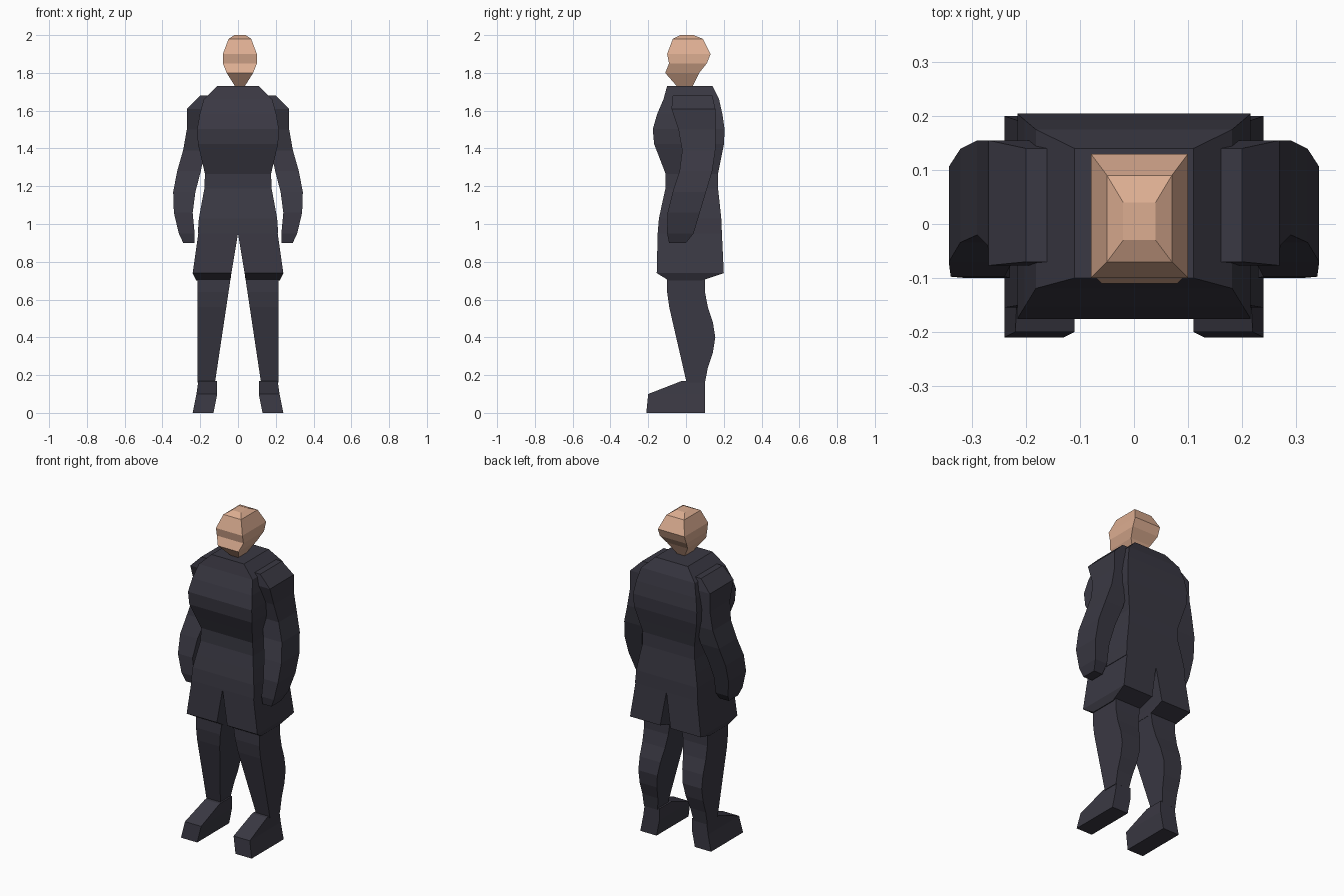
import bpy
import bmesh
from math import cos, pi

cube = bpy.data.objects.get("Cube")
if cube:
    bpy.data.objects.remove(cube, do_unlink=True)


def material(name, red, green, blue):
    mat = bpy.data.materials.new(name)
    mat.use_nodes = True
    color = (red, green, blue, 1)
    mat.diffuse_color = color
    mat.node_tree.nodes["Principled BSDF"].inputs["Base Color"].default_value = color
    return mat


def swell(height, centre, reach):
    """Soft bulge: full at the centre height, nothing beyond the reach."""
    offset = min(abs(height - centre) / reach, 1)
    return cos(offset * pi / 2) ** 2


def heights(top, bottom, steps):
    return [top + (bottom - top) * step / steps for step in range(steps + 1)]


def loft(name, sections, mat, side=1):
    """Join box sections (height, inner, outer, front, back) into a closed solid."""
    bm = bmesh.new()
    previous = None
    for height, inner, outer, front, back in sections:
        corners = ((inner, front), (outer, front), (outer, back), (inner, back))
        ring = [bm.verts.new((side * x, y, height)) for x, y in corners]
        if previous:
            for i in range(len(ring)):
                bm.faces.new((previous[i - 1], previous[i], ring[i], ring[i - 1]))
        else:
            bm.faces.new(ring)
        previous = ring
    bm.faces.new(previous)
    bmesh.ops.recalc_face_normals(bm, faces=bm.faces)
    mesh = bpy.data.meshes.new(name)
    bm.to_mesh(mesh)
    bm.free()
    mesh.materials.append(mat)
    obj = bpy.data.objects.new(name, mesh)
    bpy.context.collection.objects.link(obj)


def torso_section(height):
    chest = swell(height, 1.48, .27)
    hips = swell(height, .95, .33)
    half = .17 + .047 * chest + .043 * hips
    front = -.1 - .077 * chest - .05 * hips
    back = .165 + .04 * chest + .025 * hips
    return height, -half, half, front, back


def arm_section(height):
    inner = .17 + .07 * swell(height, 1.05, .4)
    outer = .27 + .075 * swell(height, 1.13, .4)
    front = -.1 + .08 * swell(height, 1.38, .36)
    back = min(.155, .3 * height - .245)
    return height, inner, outer, front, back


def leg_section(height):
    inner = .146 - .15 * height
    front = max(-.1, .04 - .23 * height)
    back = .1 + .055 * swell(height, .4, .25)
    return height, inner, .215, front, back


cloth = material("dark cloth", .042, .04, .056)
skin = material("skin", .72, .42, .285)

# Head tapering into the neck, set slightly off centre
head_profile = [
    (2, .03, -.03, .04),
    (1.98, .06, -.07, .09),
    (1.9, .09, -.1, .13),
    (1.85, .09, -.09, .11),
    (1.8, .07, -.11, .07),
    (1.72, .02, -.04, .03),
]
loft("head", [(height, .01 - half, .01 + half, front, back)
              for height, half, front, back in head_profile], skin)

# Coat body with its sloping collar
collar = (1.73, -.11, .11, -.1, .14)
loft("torso", [collar] + [torso_section(h) for h in heights(1.66, .95, 9)], cloth)

# Paired limbs
shoulder = (1.68, .16, .2, -.07, .14)
fingertips = (.9, .23, .29, -.09, 0)
arm = [shoulder] + [arm_section(h) for h in heights(1.61, .95, 6)] + [fingertips]

coat_skirt = [
    (.95, 0, .21, -.15, .19),
    (.74, .035, .24, -.155, .2),
    (.7, .04, .22, -.09, .08),
]
leg = [leg_section(h) for h in heights(.72, .16, 7)]
foot = [
    (.17, .11, .21, -.02, .1),
    (.1, .11, .22, -.2, .1),
    (0, .13, .24, -.21, .1),
]

limbs = {"arm": arm, "coat_skirt": coat_skirt, "leg": leg, "foot": foot}
for label, side in (("left", 1), ("right", -1)):
    for part, sections in limbs.items():
        loft(f"{label}_{part}", sections, cloth, side)
